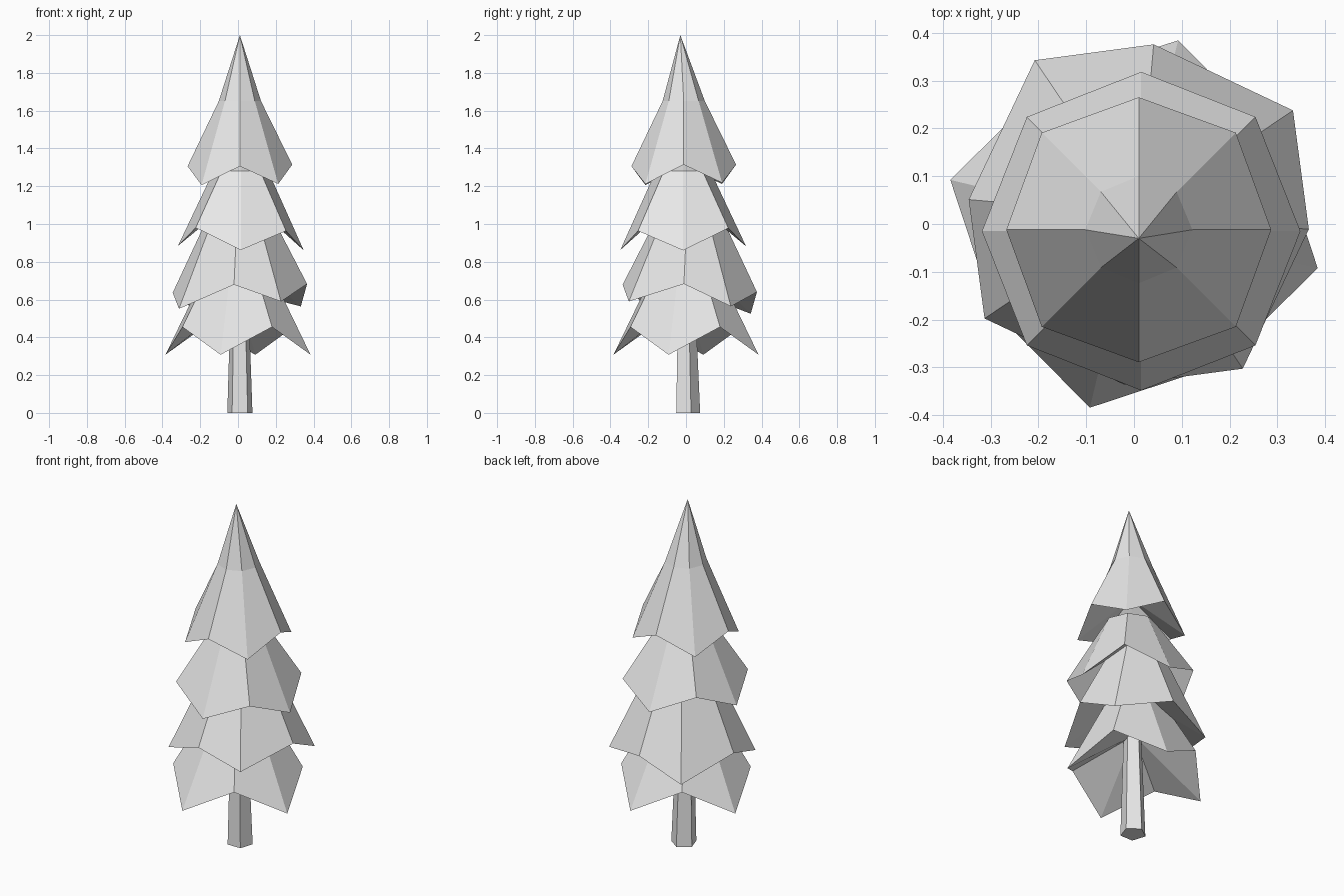
import bpy, bmesh, math

cube = bpy.data.objects.get("Cube")
if cube:
    bpy.data.objects.remove(cube, do_unlink=True)

grey = bpy.data.materials.new("plain_grey")
grey.use_nodes = True
grey.diffuse_color = (0.8, 0.8, 0.8, 1)
grey.node_tree.nodes["Principled BSDF"].inputs["Base Color"].default_value = (0.8, 0.8, 0.8, 1)


def ring(bm, centre, sides, radii, heights, start, twist=0):
    """Closed ring whose radius, height and angle alternate from point to point."""
    points = []
    for i in range(sides):
        a = math.radians(start + twist * (i % 2)) + math.tau * i / sides
        points.append(bm.verts.new((centre[0] + radii[i % 2] * math.cos(a),
                                    centre[1] + radii[i % 2] * math.sin(a),
                                    heights[i % 2])))
    return points


def bridge(bm, low, high):
    for i in range(len(low)):
        j = (i + 1) % len(low)
        bm.faces.new((low[i], low[j], high[j], high[i]))


def cap(bm, points, tip):
    v = bm.verts.new(tip)
    for i in range(len(points)):
        bm.faces.new((points[i], points[(i + 1) % len(points)], v))


def finish(bm, name):
    bmesh.ops.recalc_face_normals(bm, faces=bm.faces)
    mesh = bpy.data.meshes.new(name)
    bm.to_mesh(mesh)
    bm.free()
    mesh.materials.append(grey)
    bpy.context.collection.objects.link(bpy.data.objects.new(name, mesh))


def tier(name, centre, radii, heights, start, hollow, top_radius, top_height, tip,
         tilt=(0, 0), twist=0):
    """Jagged skirt of branches with a conical hollow underneath."""
    bm = bmesh.new()
    rim = ring(bm, centre, 8, radii, heights, start, twist)
    for v in rim:
        v.co.z += tilt[0] * v.co.x + tilt[1] * v.co.y
    top = ring(bm, centre, 8, (top_radius,) * 2, (top_height,) * 2, start, twist)
    bridge(bm, rim, top)
    cap(bm, top, tip)
    cap(bm, rim, (*centre, hollow))
    finish(bm, name)


# Branch tiers, bottom to top
tier("bottom_branches", (0, 0), (0.395, 0.345), (0.308, 0.455), -13.5,
     0.61, 0.15, 0.8, (0, 0, 0.85))
tier("lower_branches", (0.01, 0.02), (0.357, 0.389), (0.66, 0.558), -5,
     0.84, 0.14, 1.1, (0.01, 0, 1.15), (0.06, -0.06), -6)
tier("upper_branches", (0.015, -0.015), (0.333, 0.338), (0.873, 0.98), 0,
     1.16, 0.145, 1.28, (0.01, -0.02, 1.35), (-0.035, 0.03))
tier("top_branches", (0.01, -0.012), (0.277, 0.287), (1.31, 1.212), 0,
     1.45, 0.112, 1.65, (0.01, -0.03, 2.0), (0.015, 0.015))

# Tapered five-sided trunk
bm = bmesh.new()
foot = ring(bm, (0.01, 0.005), 5, (0.07, 0.07), (0, 0), 18)
head = ring(bm, (0.008, -0.002), 5, (0.048, 0.048), (0.65, 0.65), 18)
bridge(bm, foot, head)
bm.faces.new(foot)
bm.faces.new(head)
finish(bm, "trunk")
